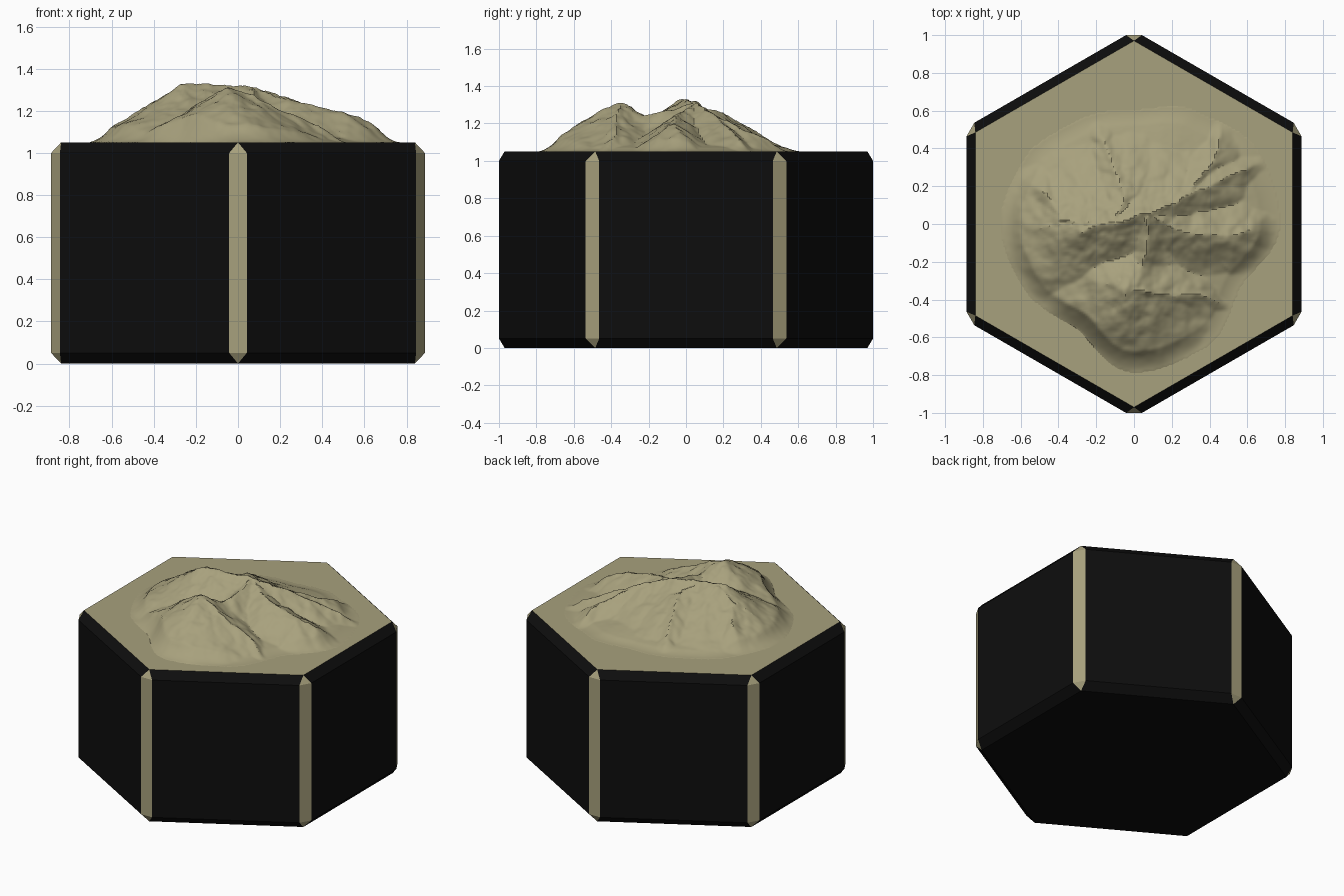
import bpy, bmesh, math
from mathutils import Vector, noise

if "Cube" in bpy.data.objects:
    bpy.data.objects.remove(bpy.data.objects["Cube"])

TOP = 1.05


def material(name, rgb):
    m = bpy.data.materials.new(name)
    m.diffuse_color = (*rgb, 1)
    m.use_nodes = True
    m.node_tree.nodes["Principled BSDF"].inputs["Base Color"].default_value = m.diffuse_color
    return m


sand = material("sand", (0.39, 0.355, 0.205))
black = material("black", (0.004, 0.004, 0.004))


def finish(bm, name, mats):
    bmesh.ops.recalc_face_normals(bm, faces=bm.faces)
    me = bpy.data.meshes.new(name)
    bm.to_mesh(me)
    bm.free()
    for m in mats:
        me.materials.append(m)
    ob = bpy.data.objects.new(name, me)
    bpy.context.collection.objects.link(ob)
    return ob


# Hexagonal block with chamfered edges: black sides and base, sand top and corners
bm = bmesh.new()
AP, HALF, CAP = 0.887, 0.464, 0.97


def hexagon(z):
    return [bm.verts.new((CAP * math.cos(a), CAP * math.sin(a), z))
            for a in [math.radians(30 + 60 * i) for i in range(6)]]


def side_ring(z):
    ring = []
    for i in range(6):
        a = math.radians(60 * i)
        for s in (-HALF, HALF):
            ring.append(bm.verts.new((AP * math.cos(a) - s * math.sin(a),
                                      AP * math.sin(a) + s * math.cos(a), z)))
    return ring


bottom, low, high, top = hexagon(0), side_ring(0.05), side_ring(1.0), hexagon(TOP)


def face(verts, mat):
    bm.faces.new(verts).material_index = mat


face(top, 0)
face(bottom[::-1], 1)
for i in range(6):
    a, b, c = 2 * i, 2 * i + 1, (2 * i + 2) % 12
    face((low[a], low[b], high[b], high[a]), 1)          # side
    face((low[b], low[c], high[c], high[b]), 0)          # corner strip
    face((high[a], high[b], top[i], top[i - 1]), 1)      # upper chamfer
    face((low[b], low[a], bottom[i - 1], bottom[i]), 1)  # lower chamfer
    face((high[b], high[c], top[i]), 0)                  # corner tips
    face((low[c], low[b], bottom[i]), 0)
finish(bm, "hex_block", [sand, black])

# Mountain: ridge lines as (x, y, height above the block)
ridges = [
    [(-0.27, -0.04, .27), (-0.18, 0, .275), (-0.03, 0.02, .265), (0.08, 0.05, .265),
     (0.2, 0.11, .22), (0.4, 0.2, .15), (0.68, 0.33, .03)],
    [(0.3, 0.17, .18), (0.42, 0.32, .11), (0.47, 0.55, .02)],
    [(0.1, 0.03, .25), (0.25, -0.04, .2), (0.5, -0.06, .15), (0.62, -0.04, .1), (0.78, -0.03, 0)],
    [(-0.1, 0.03, .26), (-0.04, 0.15, .23), (-0.1, 0.28, .16), (-0.17, 0.45, .07)],
    [(-0.25, 0, .27), (-0.38, 0.03, .2), (-0.48, 0.17, .12), (-0.6, 0.25, .03)],
    [(-0.18, -0.05, .25), (-0.38, -0.14, .17), (-0.65, -0.24, .02)],
    [(-0.38, 0.0, .2), (-0.5, -0.02, .13), (-0.68, -0.05, .02)],
    [(0.06, 0.02, .26), (0.07, -0.15, .2), (0.02, -0.25, .19), (-0.04, -0.36, .275)],
    [(-0.04, -0.36, .275), (-0.17, -0.36, .18), (-0.36, -0.38, .05)],
    [(-0.04, -0.36, .275), (0.1, -0.37, .21), (0.25, -0.37, .14), (0.48, -0.42, .03)],
    [(-0.04, -0.36, .275), (0.0, -0.5, .16), (0.02, -0.77, .01)],
    [(0.3, -0.05, .19), (0.4, -0.14, .11), (0.5, -0.24, .04)],
]
segments = [(Vector(p), Vector(q)) for r in ridges for p, q in zip(r, r[1:])]
# Foot radius of the mountain every 30 degrees
foot = [.78, .77, .69, .61, .63, .68, .71, .68, .63, .79, .76, .66]


def foot_radius(x, y):
    t = (math.degrees(math.atan2(y, x)) % 360) / 30
    i = int(t) % 12
    f = t - int(t)
    f = f * f * (3 - 2 * f)
    return foot[i] * (1 - f) + foot[(i + 1) % 12] * f


def height(x, y):
    p = Vector((x, y, 0.3))
    w = noise.noise_vector(p * 7) * 0.022 + noise.noise_vector(p * 20) * 0.009
    px, py = x + w.x, y + w.y
    h = -1
    for a, b in segments:
        dx, dy = b.x - a.x, b.y - a.y
        t = ((px - a.x) * dx + (py - a.y) * dy) / (dx * dx + dy * dy)
        t = min(1, max(0, t))
        d = math.hypot(px - a.x - dx * t, py - a.y - dy * t)
        hr = a.z + (b.z - a.z) * t
        h = max(h, hr - 0.68 * d + 0.25 * d * d)
    edge = 1 - math.hypot(x, y) / foot_radius(x, y)
    h = max(h, 0.14 * edge)
    if edge <= 0:
        return -0.004
    rough = noise.fractal(p * 9, 0.9, 2.0, 4)
    h += 0.07 * rough * h
    return min(h, 0.28) * min(1, edge * 7)


bm = bmesh.new()
N, SIZE = 150, 0.82
grid = []
for j in range(N + 1):
    y = -SIZE + 2 * SIZE * j / N
    row = []
    for i in range(N + 1):
        x = -SIZE + 2 * SIZE * i / N
        row.append(bm.verts.new((x, y, TOP + height(x, y))))
    grid.append(row)
for j in range(N):
    for i in range(N):
        quad = (grid[j][i], grid[j][i + 1], grid[j + 1][i + 1], grid[j + 1][i])
        if max(v.co.z for v in quad) > TOP:
            bm.faces.new(quad)
bmesh.ops.delete(bm, geom=[v for v in bm.verts if not v.link_faces], context='VERTS')
mountain = finish(bm, "mountain", [sand])
if sum(p.normal.z for p in mountain.data.polygons) < 0:
    mountain.data.flip_normals()
bpy.context.view_layer.objects.active = mountain
mountain.select_set(True)
bpy.ops.object.shade_smooth_by_angle(angle=math.radians(30))
